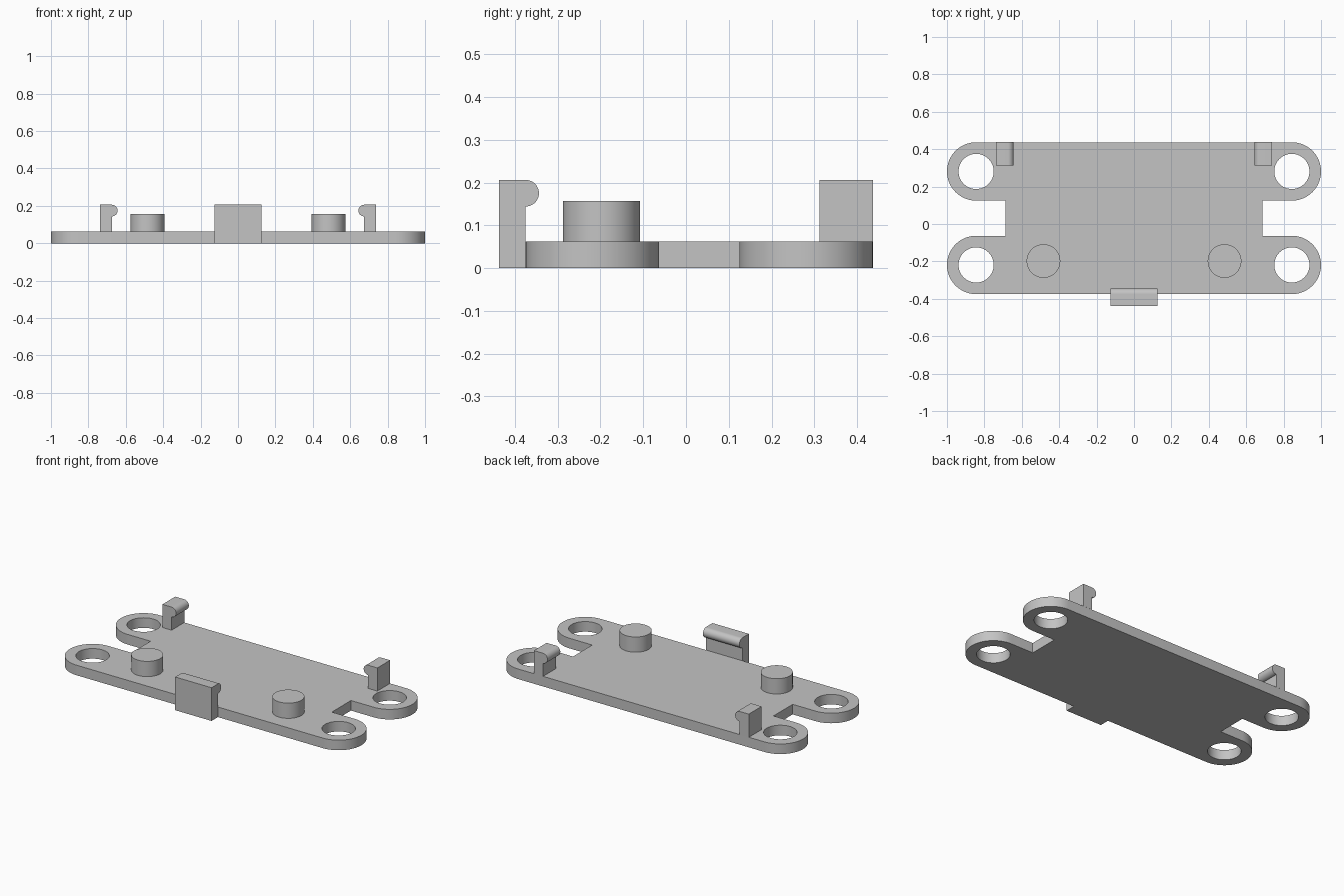
import bpy, bmesh
from math import cos, sin, pi, radians
from mathutils import Vector

if "Cube" in bpy.data.objects:
    bpy.data.objects.remove(bpy.data.objects["Cube"])

grey = bpy.data.materials.new("plain grey")
colour = (0.55, 0.55, 0.55, 1)
grey.diffuse_color = colour
grey.use_nodes = True
grey.node_tree.nodes["Principled BSDF"].inputs["Base Color"].default_value = colour

THICK = 0.0625     # plate thickness
TOP = 0.206        # top of the clips
LOBE_X, LOBE_R, HOLE_R = 0.844, 0.156, 0.094
LOBE_YS = (-0.219, 0.281)
NOTCH_X = 0.6875


def arc(cx, cy, r, start, end, steps=32):
    angles = [radians(start + (end - start) * i / steps) for i in range(steps + 1)]
    return [(cx + r * cos(a), cy + r * sin(a)) for a in angles]


def prism(name, outline, place, direction):
    """Extrude a flat outline, placed in space by a function, along a direction."""
    bm = bmesh.new()
    face = bm.faces.new([bm.verts.new(place(u, v)) for u, v in outline])
    new = bmesh.ops.extrude_face_region(bm, geom=[face], use_keep_orig=True)["geom"]
    moved = [g for g in new if isinstance(g, bmesh.types.BMVert)]
    bmesh.ops.translate(bm, verts=moved, vec=Vector(direction))
    bmesh.ops.recalc_face_normals(bm, faces=bm.faces)
    mesh = bpy.data.meshes.new(name)
    bm.to_mesh(mesh)
    bm.free()
    mesh.materials.append(grey)
    obj = bpy.data.objects.new(name, mesh)
    bpy.context.collection.objects.link(obj)
    return obj


def select_only(obj):
    bpy.ops.object.select_all(action='DESELECT')
    obj.select_set(True)
    bpy.context.view_layer.objects.active = obj


def smooth(obj):
    select_only(obj)
    bpy.ops.object.shade_smooth_by_angle(angle=radians(30))


def cylinder(name, x, y, r, z0, z1):
    outline = arc(x, y, r, 0, 360, 64)[:-1]
    return prism(name, outline, lambda u, v: (u, v, z0), (0, 0, z1 - z0))


def hook_profile(back, base):
    """Upright wall with a half-round catch at its top, facing +u."""
    r = 0.031
    wall = back + THICK
    return [(back, base), (wall, base)] + arc(wall, TOP - r, r, -90, 90, 24) + [(back, TOP)]


# Base plate: four rounded ears with a notch between each pair
low, high = LOBE_YS
right_side = (arc(LOBE_X, low, LOBE_R, -90, 90)
              + [(NOTCH_X, low + LOBE_R), (NOTCH_X, high - LOBE_R)]
              + arc(LOBE_X, high, LOBE_R, -90, 90))
left_side = [(-x, y) for x, y in reversed(right_side)]
plate = prism("base_plate", right_side + left_side,
              lambda u, v: (u, v, 0), (0, 0, THICK))

# Screw holes through the ears
cutters = []
for sx in (-1, 1):
    for y in LOBE_YS:
        cutter = cylinder("hole_cutter", sx * LOBE_X, y, HOLE_R, -0.1, 0.2)
        cutter.hide_render = True
        cutters.append(cutter)
        mod = plate.modifiers.new("hole", 'BOOLEAN')
        mod.object, mod.operation, mod.solver = cutter, 'DIFFERENCE', 'EXACT'
select_only(plate)
bpy.ops.object.convert(target='MESH')
for cutter in cutters:
    bpy.data.objects.remove(cutter)
smooth(plate)

# Pegs and rear clips, one of each per side
for side, s in (("left", 1), ("right", -1)):
    smooth(cylinder(side + "_peg", s * 0.484, -0.198, 0.09, THICK, 0.157))
    smooth(prism(side + "_rear_clip", hook_profile(-0.737, THICK),
                 lambda u, v: (-s * u, 0.3125, v), (0, 0.125, 0)))

# Front clip, reaching down to the underside of the plate
smooth(prism("front_clip", hook_profile(-0.4375, 0),
             lambda u, v: (-0.125, u, v), (0.25, 0, 0)))
